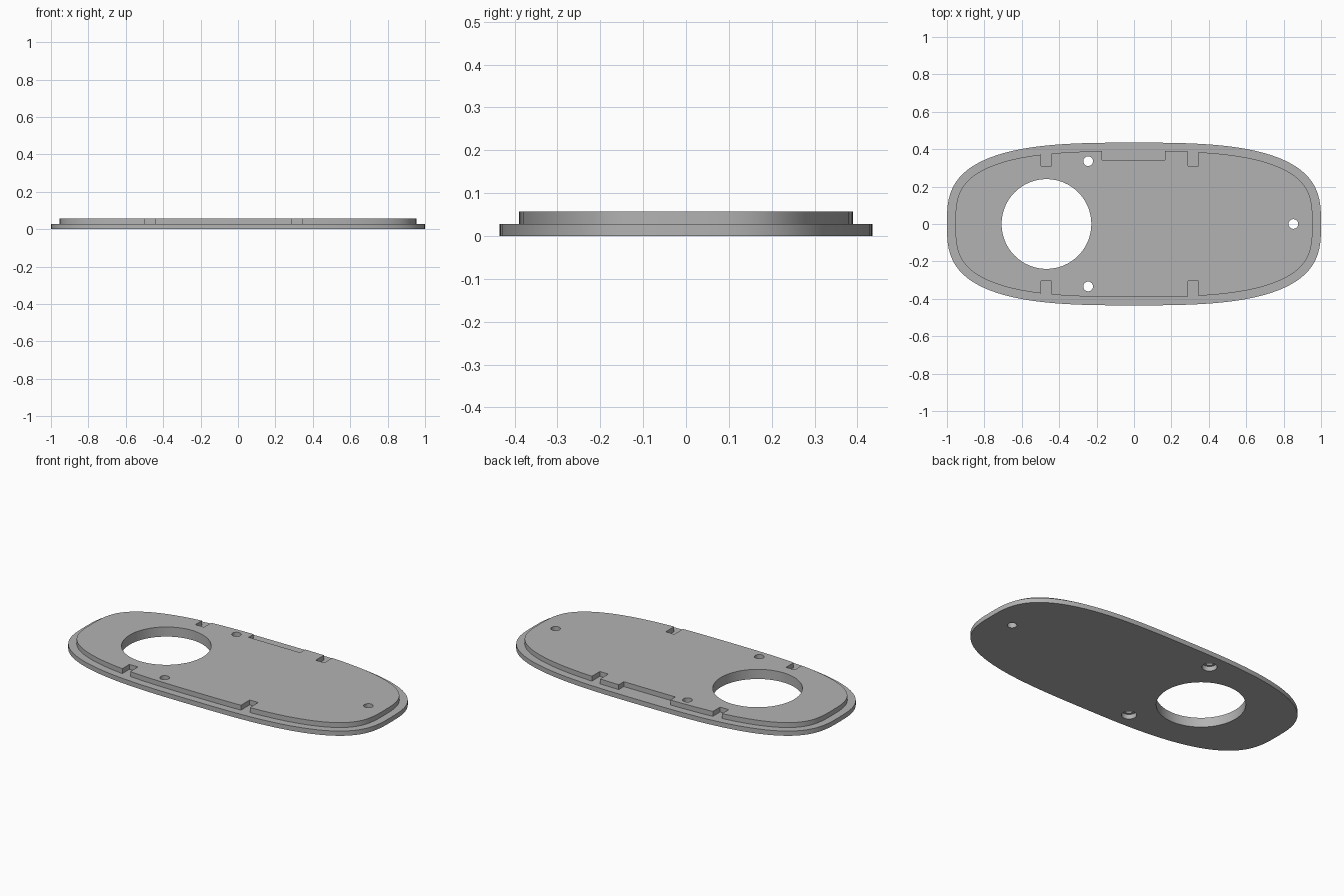
import bpy
import bmesh
from math import cos, sin, pi, hypot, copysign

cube = bpy.data.objects.get("Cube")
if cube:
    bpy.data.objects.remove(cube, do_unlink=True)

HALF_X, HALF_Y, POWER = 1.0, 0.435, 3.0
STEP, TOP, LIP = 0.028, 0.057, 0.045

grey = bpy.data.materials.new("plain grey")
grey.use_nodes = True
colour = (0.45, 0.45, 0.45, 1)
grey.diffuse_color = colour
grey.node_tree.nodes["Principled BSDF"].inputs["Base Color"].default_value = colour


def outline(inset, count=112):
    """Rounded oblong, moved inwards along its normals."""
    points = []
    for i in range(count):
        a = 2 * pi * i / count
        c, s = cos(a), sin(a)
        x = copysign(abs(c) ** (2 / POWER), c) * HALF_X
        y = copysign(abs(s) ** (2 / POWER), s) * HALF_Y
        nx = copysign(abs(x / HALF_X) ** (POWER - 1) / HALF_X, c)
        ny = copysign(abs(y / HALF_Y) ** (POWER - 1) / HALF_Y, s)
        n = hypot(nx, ny)
        points.append((x - inset * nx / n, y - inset * ny / n))
    return points


def circle(x, y, r, count):
    return [(x + r * cos(2 * pi * i / count), y + r * sin(2 * pi * i / count))
            for i in range(count)]


def rectangle(x0, x1, y0, y1):
    return [(x0, y0), (x1, y0), (x1, y1), (x0, y1)]


def prism(name, points, z0, z1):
    bm = bmesh.new()
    face = bm.faces.new([bm.verts.new((x, y, z0)) for x, y in points])
    top = bmesh.ops.extrude_face_region(bm, geom=[face])["geom"]
    verts = [v for v in top if isinstance(v, bmesh.types.BMVert)]
    bmesh.ops.translate(bm, verts=verts, vec=(0, 0, z1 - z0))
    bmesh.ops.recalc_face_normals(bm, faces=bm.faces)
    mesh = bpy.data.meshes.new(name)
    bm.to_mesh(mesh)
    bm.free()
    mesh.materials.append(grey)
    obj = bpy.data.objects.new(name, mesh)
    bpy.context.collection.objects.link(obj)
    return obj


def combine(target, tool, operation):
    """Apply a boolean, then discard the tool."""
    tool.hide_render = True
    mod = target.modifiers.new("boolean", "BOOLEAN")
    mod.operation, mod.solver, mod.object = operation, "EXACT", tool
    bpy.context.view_layer.objects.active = target
    bpy.ops.object.modifier_apply(modifier=mod.name)
    bpy.data.objects.remove(tool, do_unlink=True)


# Base with a rim, and the smaller raised panel on it
plate = prism("cover_plate", outline(0), 0, STEP)
panel = prism("raised_panel", outline(LIP), STEP, TOP)

# Clip notches along both long edges of the raised panel
for x in (-0.468, 0.318):
    for y0, y1 in ((0.31, 0.5), (-0.5, -0.305)):
        combine(panel, prism("notch", rectangle(x - 0.028, x + 0.028, y0, y1),
                             STEP - 0.01, TOP + 0.01), "DIFFERENCE")
# Wide recess at the back edge
combine(panel, prism("recess", rectangle(-0.17, 0.167, 0.342, 0.5),
                     STEP - 0.01, TOP + 0.01), "DIFFERENCE")
combine(plate, panel, "UNION")

# Large round opening
combine(plate, prism("opening", circle(-0.468, 0, 0.24, 64), -0.1, 0.1), "DIFFERENCE")
# Screw holes, two of them counterbored from below
for x, y in ((-0.245, 0.336), (-0.245, -0.334), (0.852, 0)):
    combine(plate, prism("hole", circle(x, y, 0.026, 24), -0.1, 0.1), "DIFFERENCE")
    if x < 0:
        combine(plate, prism("bore", circle(x, y, 0.041, 24), -0.1, STEP), "DIFFERENCE")

# Smooth walls with sharp rims
plate.select_set(True)
bpy.context.view_layer.objects.active = plate
bpy.ops.object.shade_smooth_by_angle(angle=0.5)
